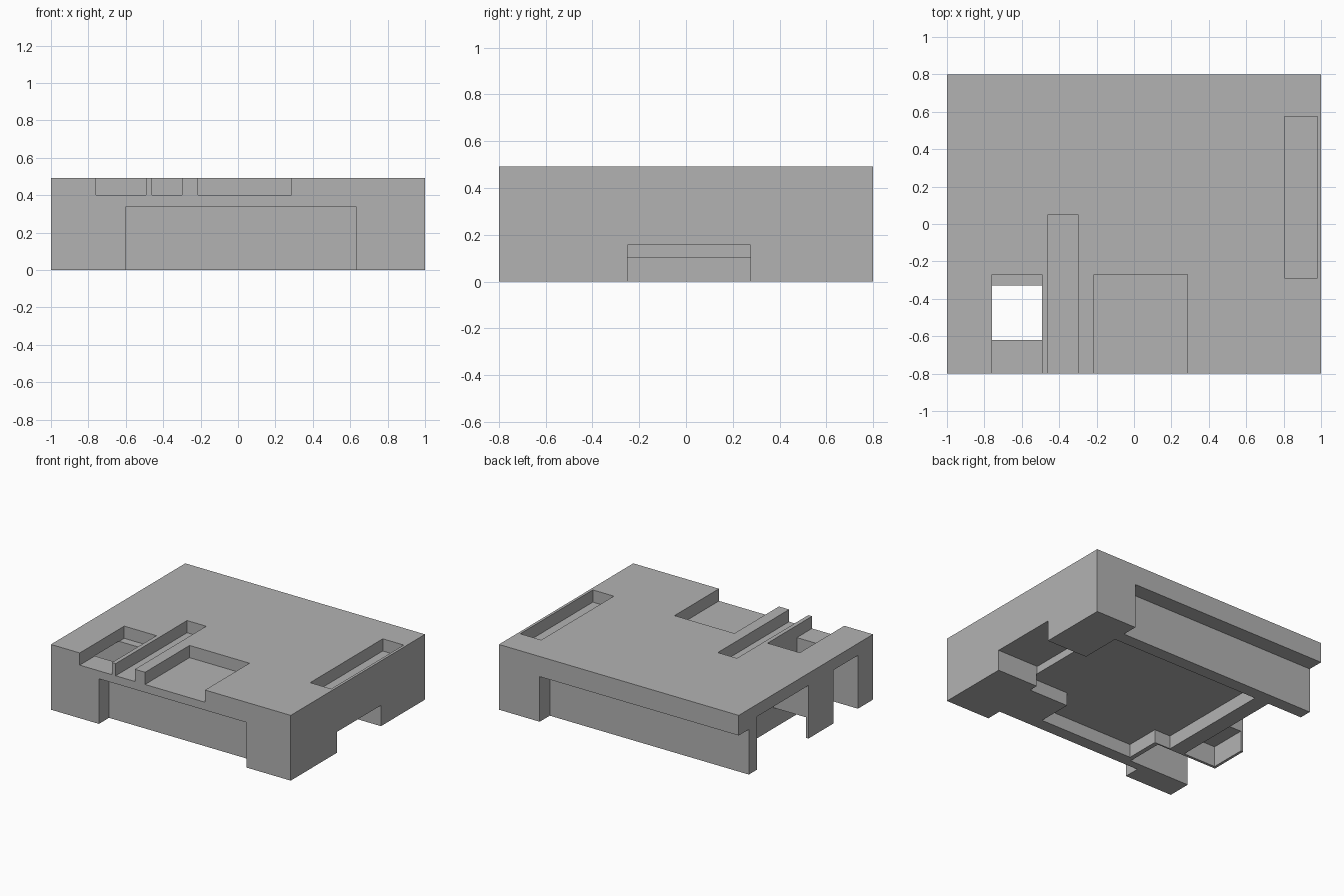
import bpy
import bmesh
from mathutils import Vector

cube = bpy.data.objects.get("Cube")
if cube:
    bpy.data.objects.remove(cube, do_unlink=True)

# Single flat grey
grey = bpy.data.materials.new("plain_grey")
grey.use_nodes = True
colour = (0.45, 0.45, 0.45, 1)
grey.diffuse_color = colour
grey.node_tree.nodes["Principled BSDF"].inputs["Base Color"].default_value = colour

HEIGHT = 0.492
OUT = 0.1            # how far cutters reach past the block
FLOOR = 0.40         # floor height of the top slots
EDGE_X, EDGE_Y = 1.0, 0.8
PAST_X, PAST_Y = EDGE_X + OUT, EDGE_Y + OUT


def box(name, x, y, z):
    """Axis-aligned box from three (min, max) ranges."""
    mesh = bpy.data.meshes.new(name)
    bm = bmesh.new()
    bmesh.ops.create_cube(bm, size=1)
    low = Vector((x[0], y[0], z[0]))
    high = Vector((x[1], y[1], z[1]))
    for v in bm.verts:
        v.co = Vector(low[i] + (v.co[i] + 0.5) * (high[i] - low[i]) for i in range(3))
    bm.to_mesh(mesh)
    bm.free()
    mesh.materials.append(grey)
    obj = bpy.data.objects.new(name, mesh)
    bpy.context.scene.collection.objects.link(obj)
    return obj


body = box("base_block", (-EDGE_X, EDGE_X), (-EDGE_Y, EDGE_Y), (0, HEIGHT))


def cut(name, x, y, z):
    """Subtract a box from the block."""
    cutter = box(name, x, y, z)
    cutter.hide_render = True
    mod = body.modifiers.new(name, "BOOLEAN")
    mod.operation = "DIFFERENCE"
    mod.solver = "EXACT"
    mod.object = cutter
    bpy.context.view_layer.objects.active = body
    bpy.ops.object.modifier_apply(modifier=name)
    bpy.data.objects.remove(cutter, do_unlink=True)


def cut_below(name, x, y, top):
    cut(name, x, y, (-OUT, top))


def cut_above(name, x, y):
    cut(name, x, y, (FLOOR, HEIGHT + OUT))


# Long recesses along the front and the back
cut_below("front_recess", (-0.60, 0.63), (-PAST_Y, -0.68), 0.34)
cut_below("back_recess", (-PAST_X, 0.66), (0.68, PAST_Y), 0.34)

# Shallow stepped pocket in the underside
cut_below("pocket_wide", (-0.59, 0.66), (-0.32, 0.585), 0.10)
cut_below("pocket_narrow", (-0.455, 0.33), (-0.585, -0.30), 0.10)

# Notch through the +x side into the pocket
cut_below("side_notch", (0.655, PAST_X), (-0.25, 0.275), 0.157)

# Deep bays open to the -x side, with a thin-walled clip between them
cut_below("rear_bay", (-PAST_X, -0.71), (-0.03, 0.585), FLOOR)
cut_below("clip_pocket", (-0.98, -0.71), (-0.31, 0.02), 0.155)
cut_below("front_bay", (-PAST_X, -0.49), (-0.62, -0.33), FLOOR + 0.002)

# Slots in the top; three run out through the front edge
cut_above("port_slot", (-0.76, -0.491), (-PAST_Y, -0.27))
cut_above("narrow_slot", (-0.46, -0.30), (-PAST_Y, 0.05))
cut_above("wide_slot", (-0.215, 0.285), (-PAST_Y, -0.27))
cut_above("side_slot", (0.805, 0.98), (-0.29, 0.575))

for face in body.data.polygons:
    face.material_index = 0
    face.use_smooth = False
